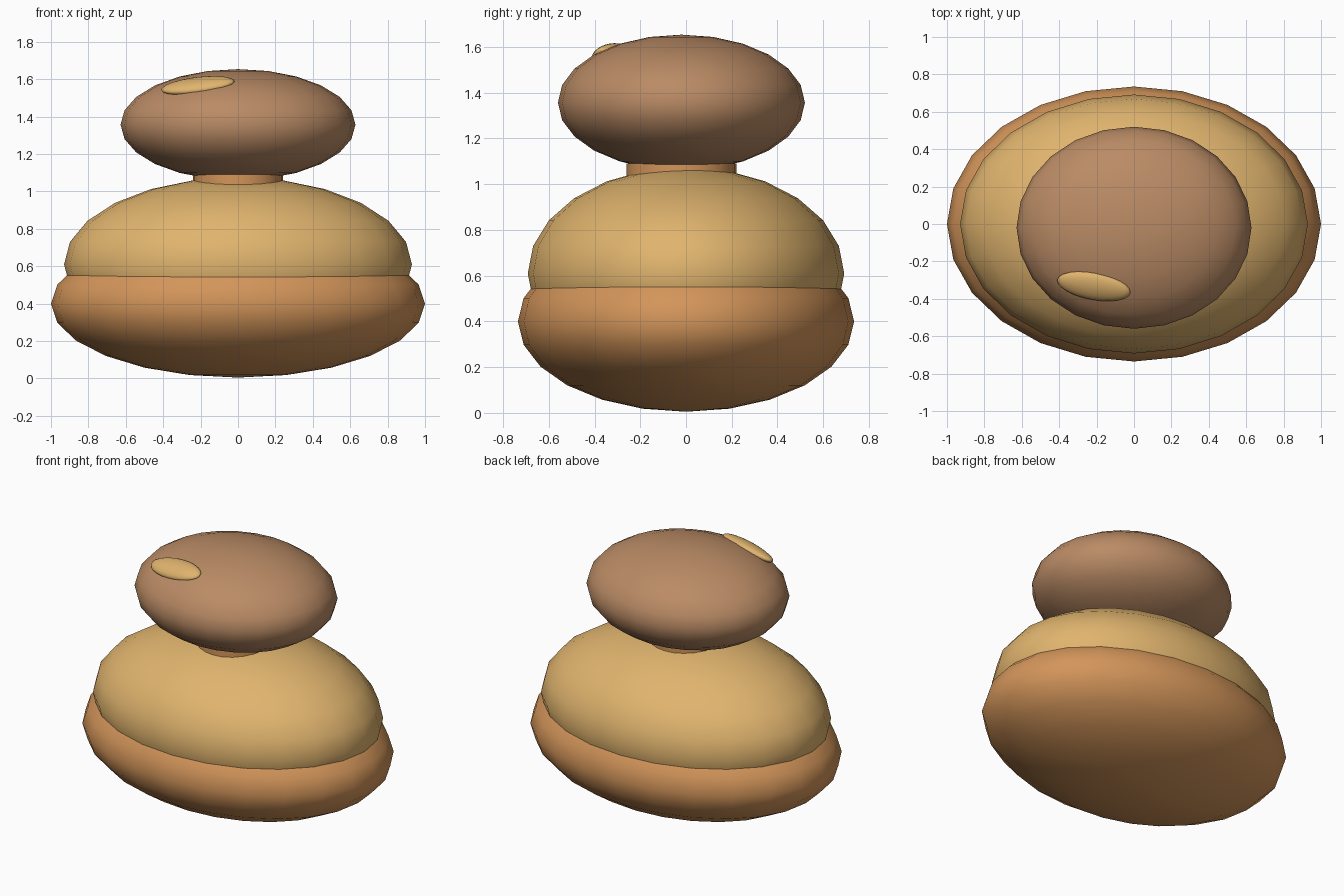
import bpy
from mathutils import Matrix, Vector

if "Cube" in bpy.data.objects:
    bpy.data.objects.remove(bpy.data.objects["Cube"])


def material(name, hex_colour):
    """Flat material from an sRGB hex colour."""
    rgb = [int(hex_colour[i:i + 2], 16) / 255 for i in (0, 2, 4)]
    lin = [c / 12.92 if c <= 0.04045 else ((c + 0.055) / 1.055) ** 2.4 for c in rgb]
    m = bpy.data.materials.new(name)
    m.diffuse_color = (*lin, 1)
    m.use_nodes = True
    m.node_tree.nodes["Principled BSDF"].inputs["Base Color"].default_value = m.diffuse_color
    return m


orange = material("toasted orange", "D3955A")
gold = material("golden cream", "E0B46E")
brown = material("soft brown", "BA8B65")


def finish(name, mat):
    ob = bpy.context.object
    ob.name = name
    ob.data.materials.append(mat)
    return ob


def ellipsoid(name, centre, radii, mat):
    bpy.ops.mesh.primitive_uv_sphere_add(segments=24, ring_count=12, radius=1)
    ob = finish(name, mat)
    ob.data.transform(Matrix.Diagonal((*radii, 1)))
    ob.location = centre
    bpy.ops.object.shade_smooth()
    return ob


# Stacked body
ellipsoid("lower_body", (0, 0, 0.4), (1.0, 0.735, 0.395), orange)
ellipsoid("upper_body", (0, 0, 0.61), (0.93, 0.692, 0.465), gold)

# Short neck joining body and head
bpy.ops.mesh.primitive_cylinder_add(vertices=24, radius=0.24, depth=0.1,
                                    location=(0, -0.02, 1.04))
finish("neck", orange)
bpy.ops.object.shade_smooth_by_angle()

# Head
ellipsoid("head", (0, -0.02, 1.357), (0.628, 0.54, 0.297), brown)

# Slim patch lying half sunk in the top of the head
patch = ellipsoid("head_patch", (0, 0, 0), (0.2, 0.078, 0.036), gold)
along = Vector((0.4, -0.07, 0.045)).normalized()
normal = Vector((-0.3, -1.08, 2.44))
normal = (normal - along * normal.dot(along)).normalized()
across = normal.cross(along)
frame = Matrix((along, across, normal)).transposed().to_4x4()
patch.matrix_world = Matrix.Translation((-0.215, -0.333, 1.566)) @ frame
